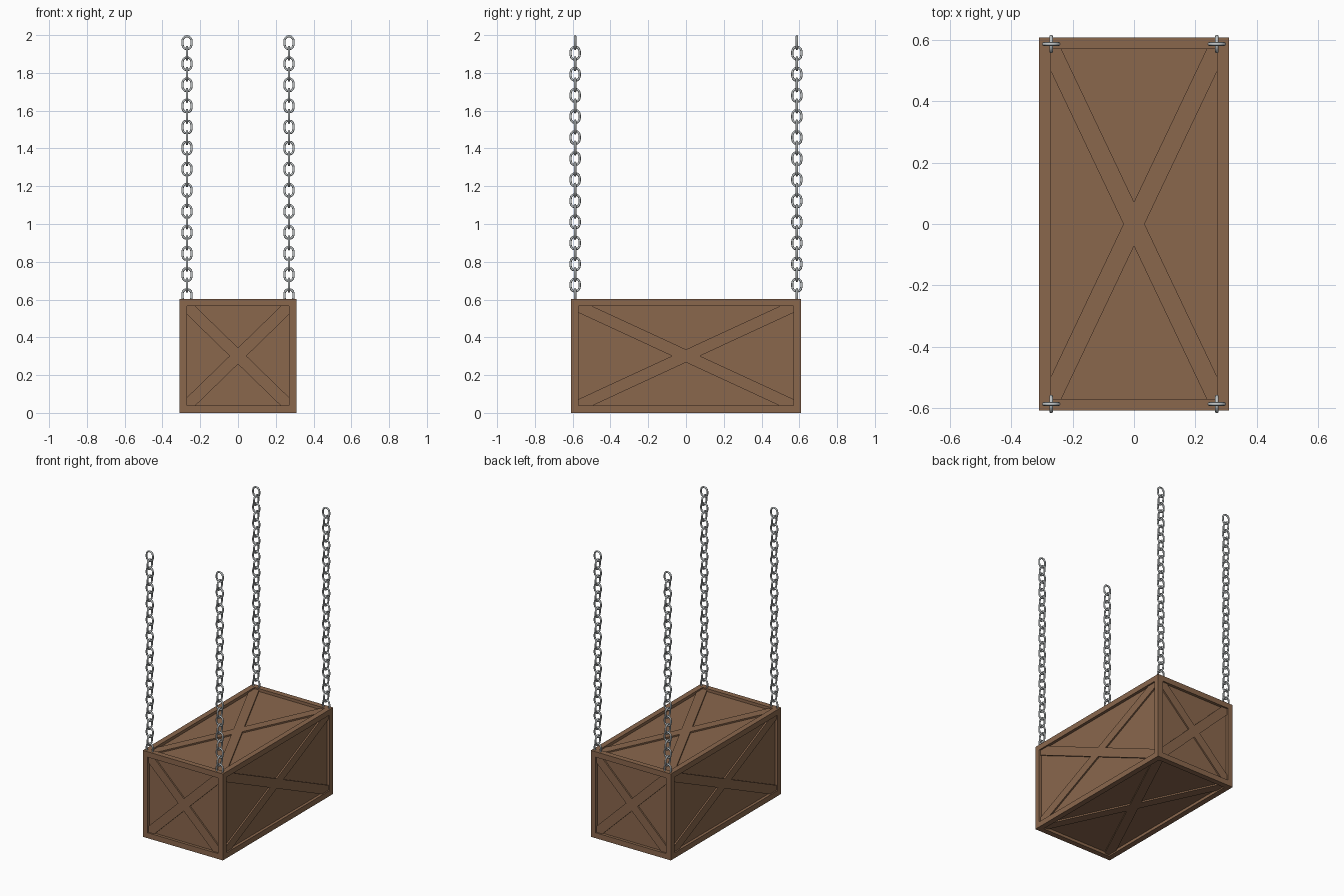
import bpy, bmesh, math
from mathutils import Matrix, Vector

if "Cube" in bpy.data.objects:
    bpy.data.objects.remove(bpy.data.objects["Cube"])

HALF = Vector((0.309, 0.608, 0.3015))   # half size of the crate
CZ = 0.3015                             # crate centre height
FRAME, RECESS, BRACE_GAP, BRACE_HALF = 0.038, 0.02, 0.01, 0.031


def material(name, rgb):
    m = bpy.data.materials.new(name)
    m.diffuse_color = (*rgb, 1)
    m.use_nodes = True
    m.node_tree.nodes["Principled BSDF"].inputs["Base Color"].default_value = m.diffuse_color
    return m


wood = material("brown wood", (0.254, 0.135, 0.073))
steel = material("grey steel", (0.52, 0.55, 0.56))


def finish(name, bm, mat):
    bmesh.ops.recalc_face_normals(bm, faces=bm.faces)
    me = bpy.data.meshes.new(name)
    bm.to_mesh(me)
    bm.free()
    me.materials.append(mat)
    ob = bpy.data.objects.new(name, me)
    bpy.context.collection.objects.link(ob)
    return ob


# crate body: box with a recessed panel on each of its six sides
bm = bmesh.new()
bmesh.ops.create_cube(bm, size=2, matrix=Matrix.Translation((0, 0, CZ)) @ Matrix.Diagonal((*HALF, 1)))
bm.normal_update()
sides = list(bm.faces)
bmesh.ops.inset_individual(bm, faces=sides, thickness=FRAME, use_even_offset=True)
for f in sides:
    n = f.normal.copy()
    panel = bmesh.ops.extrude_discrete_faces(bm, faces=[f])["faces"][0]
    bmesh.ops.translate(bm, verts=panel.verts, vec=-n * RECESS)
finish("crate_body", bm, wood)


# crossed braces: one X-shaped plate lying on each panel
def brace(name, axis, sign):
    u, v = [i for i in range(3) if i != axis]
    a, b = HALF[u] - FRAME, HALF[v] - FRAME
    d = math.hypot(a, b)
    hx, hy = BRACE_HALF * d / b, BRACE_HALF * d / a
    quarter = [(hx, 0), (a, b - hy), (a, b), (a - hx, b), (0, hy)]
    outline = quarter + [(-x, y) for x, y in quarter[-2::-1]]
    outline += [(-x, -y) for x, y in quarter[1:]]
    outline += [(x, -y) for x, y in quarter[-2:0:-1]]
    bm = bmesh.new()
    verts = []
    for x, y in outline:
        p = Vector((0, 0, CZ))
        p[u] += x
        p[v] += y
        p[axis] += sign * (HALF[axis] - RECESS)
        verts.append(bm.verts.new(p))
    face = bm.faces.new(verts)
    top = bmesh.ops.extrude_face_region(bm, geom=[face])["geom"]
    shift = Vector((0, 0, 0))
    shift[axis] = sign * (RECESS - BRACE_GAP)
    bmesh.ops.translate(bm, verts=[e for e in top if isinstance(e, bmesh.types.BMVert)], vec=shift)
    finish(name, bm, wood)


for axis, names in enumerate((("left", "right"), ("front", "back"), ("bottom", "top"))):
    for name, sign in zip(names, (-1, 1)):
        brace(name + "_cross_brace", axis, sign)

# hanging chains: rounded links, every second one turned a quarter
WIRE, LINK_W, LINK_H, STEP, LINKS = 0.006, 0.06, 0.08, 0.0558, 25
SEG, RING = 6, 8
R = LINK_W / 2 - WIRE
STRAIGHT = (LINK_H - LINK_W) / 2


def add_link(bm, centre, turned):
    rings = []
    for half in (0, 1):
        for i in range(SEG + 1):
            t = math.pi * (half + i / SEG)
            out = Vector((math.cos(t), 0, math.sin(t)))
            mid = out * R + Vector((0, 0, STRAIGHT if half == 0 else -STRAIGHT))
            ring = []
            for k in range(RING):
                s = 2 * math.pi * k / RING
                p = mid + out * WIRE * math.cos(s) + Vector((0, WIRE * math.sin(s), 0))
                if turned:
                    p = Vector((-p.y, p.x, p.z))
                ring.append(bm.verts.new(p + centre))
            rings.append(ring)
    for i, r in enumerate(rings):
        q = rings[(i + 1) % len(rings)]
        for k in range(RING):
            bm.faces.new((r[k], q[k], q[(k + 1) % RING], r[(k + 1) % RING])).smooth = True


for yname, sy in (("front", -1), ("back", 1)):
    for xname, sx in (("left", -1), ("right", 1)):
        bm = bmesh.new()
        for i in range(LINKS):
            add_link(bm, Vector((sx * 0.27, sy * 0.587, 2 - LINK_H / 2 - i * STEP)), i % 2 == 1)
        finish(f"{yname}_{xname}_chain", bm, steel)
